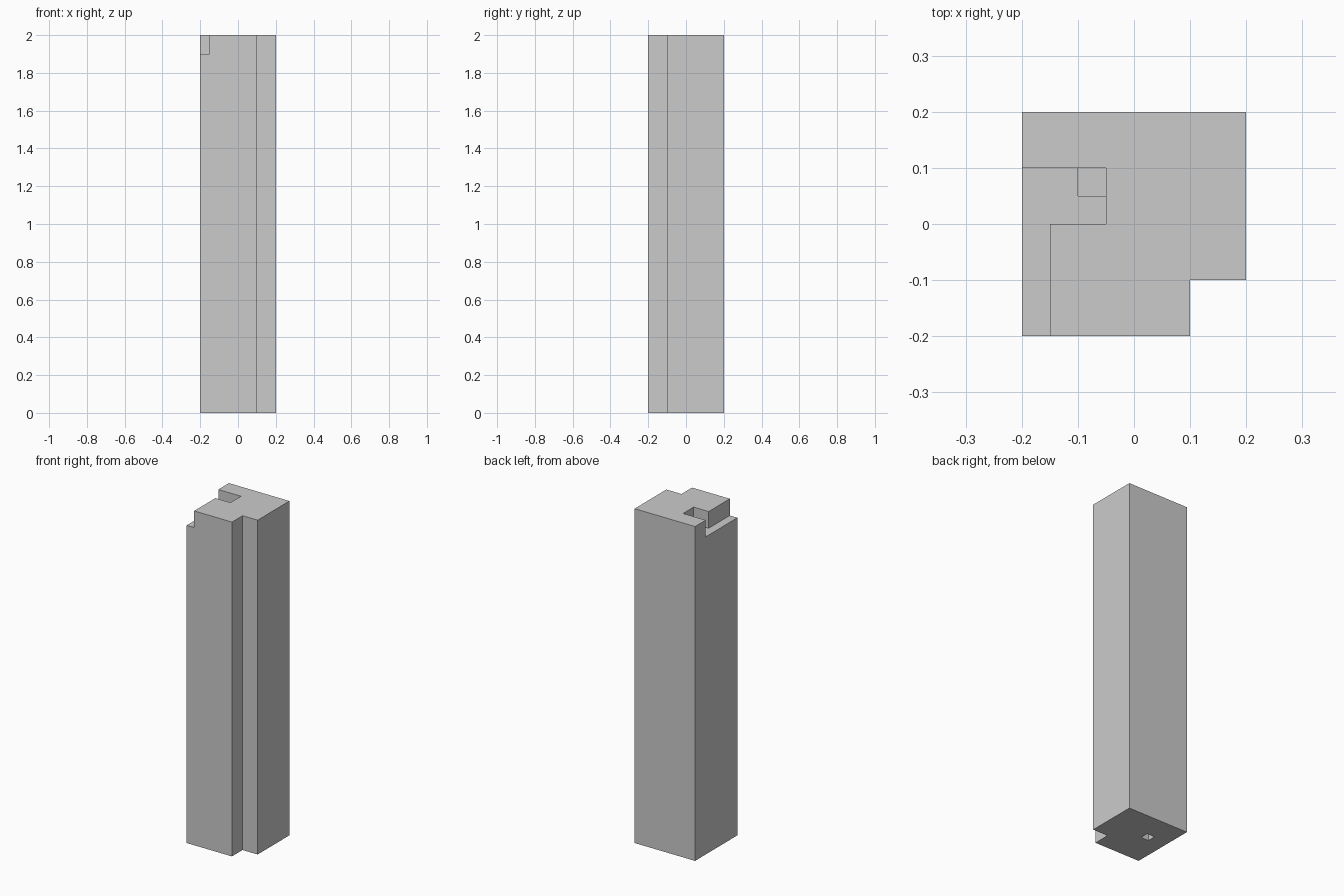
import bpy
import bmesh

old = bpy.data.objects.get("Cube")
if old:
    bpy.data.objects.remove(old, do_unlink=True)

# Single plain grey material
GREY = (0.6, 0.6, 0.6, 1.0)
grey = bpy.data.materials.new("plain grey")
grey.use_nodes = True
grey.diffuse_color = GREY
grey.node_tree.nodes["Principled BSDF"].inputs["Base Color"].default_value = GREY


def box(name, xs, ys, zs):
    """Box spanning the given (min, max) ranges."""
    bm = bmesh.new()
    bmesh.ops.create_cube(bm, size=1)
    for v in bm.verts:
        v.co = [r[0] if c < 0 else r[1] for c, r in zip(v.co, (xs, ys, zs))]
    mesh = bpy.data.meshes.new(name)
    bm.to_mesh(mesh)
    bm.free()
    mesh.materials.append(grey)
    obj = bpy.data.objects.new(name, mesh)
    bpy.context.collection.objects.link(obj)
    return obj


# Tall square post
post = box("post", (-0.2, 0.2), (-0.2, 0.2), (0, 2))

# Cutters, each overshooting the open sides
cutters = [
    # full-height notch in the front corner
    box("corner_notch_cutter", (0.1, 0.3), (-0.3, -0.1), (-0.1, 2.1)),
    # slot in the top, open to the side
    box("top_slot_cutter", (-0.3, -0.05), (0, 0.1), (1.9, 2.1)),
    # ledge along the top side edge, running into the slot
    box("top_ledge_cutter", (-0.3, -0.15), (-0.3, 0.05), (1.9, 2.1)),
    # small square socket in the slot floor
    box("top_socket_cutter", (-0.1, -0.05), (0.05, 0.1), (1.8, 2.1)),
    # small square socket underneath
    box("bottom_socket_cutter", (-0.1, -0.05), (0, 0.05), (-0.1, 0.1)),
]

for cutter in cutters:
    cutter.hide_render = True
    cutter.hide_viewport = True
    cut = post.modifiers.new(cutter.name, "BOOLEAN")
    cut.operation = "DIFFERENCE"
    cut.solver = "EXACT"
    cut.object = cutter
